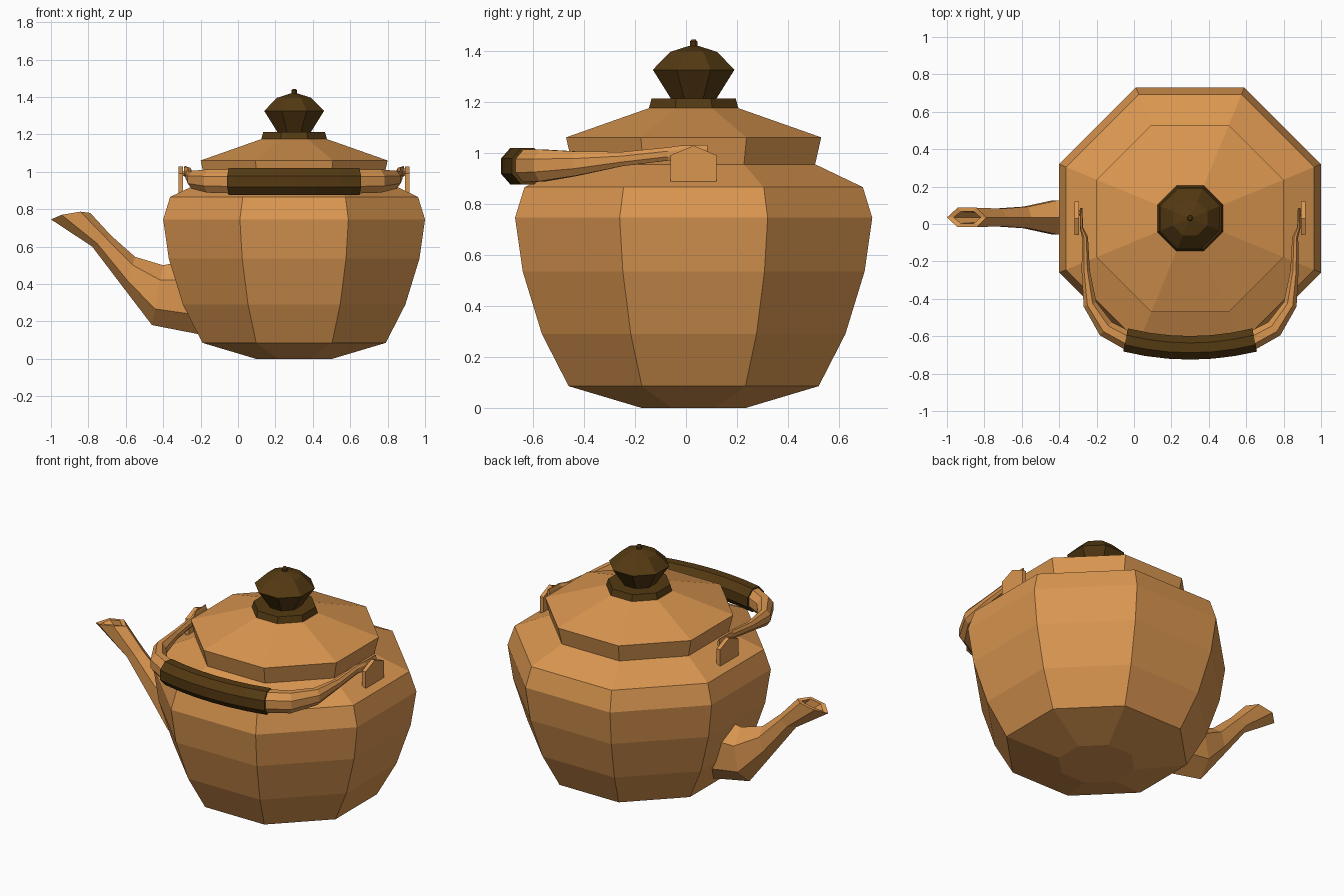
import bpy, bmesh, math
from mathutils import Vector

if "Cube" in bpy.data.objects:
    bpy.data.objects.remove(bpy.data.objects["Cube"])

CX, CY = 0.30, 0.03  # axis of the pot body


def material(name, rgb):
    m = bpy.data.materials.new(name)
    m.diffuse_color = (*rgb, 1)
    m.use_nodes = True
    m.node_tree.nodes["Principled BSDF"].inputs["Base Color"].default_value = m.diffuse_color
    return m


copper = material("warm copper", (0.70, 0.305, 0.08))
wood = material("dark wood", (0.088, 0.041, 0.006))


def loft(name, rings, mat, cap_start=True, cap_end=True):
    """Skin a list of rings of points with quads."""
    bm = bmesh.new()
    loops = [[bm.verts.new(p) for p in ring] for ring in rings]
    n = len(loops[0])
    for a, b in zip(loops, loops[1:]):
        for i in range(n):
            j = (i + 1) % n
            bm.faces.new((a[i], a[j], b[j], b[i]))
    if cap_start:
        bm.faces.new(loops[0][::-1])
    if cap_end:
        bm.faces.new(loops[-1])
    bmesh.ops.recalc_face_normals(bm, faces=bm.faces[:])
    me = bpy.data.meshes.new(name)
    bm.to_mesh(me)
    bm.free()
    me.materials.append(mat)
    ob = bpy.data.objects.new(name, me)
    bpy.context.collection.objects.link(ob)
    return ob


def octagon_turn(name, profile, mat):
    """Eight-sided turned part; profile is (flat-to-centre distance, z)."""
    rings = []
    for ap, z in profile:
        r = ap / math.cos(math.pi / 8)
        rings.append([(CX + r * math.cos(math.pi * (2 * i + 1) / 8),
                       CY + r * math.sin(math.pi * (2 * i + 1) / 8), z) for i in range(8)])
    return loft(name, rings, mat)


def sweep(name, path, mat, sides=8):
    """Tube along a path of (x, y, z, half thickness, half height)."""
    rings = []
    for k, (x, y, z, t, h) in enumerate(path):
        p, q = path[max(k - 1, 0)], path[min(k + 1, len(path) - 1)]
        d = Vector((q[0] - p[0], q[1] - p[1], 0)).normalized()
        side = Vector((-d.y, d.x, 0))
        ring = []
        for i in range(sides):
            a = math.tau * (i + 0.5) / sides
            s = 1 / math.cos(math.pi / sides)
            ring.append(Vector((x, y, z)) + side * (t * s * math.cos(a))
                        + Vector((0, 0, h * s * math.sin(a))))
        rings.append(ring)
    return loft(name, rings, mat)


# Pot body, lid and knob
octagon_turn("pot_body", [(0.205, 0), (0.49, 0.085), (0.595, 0.29), (0.67, 0.535),
                          (0.70, 0.745), (0.663, 0.865), (0.475, 0.955)], copper)
octagon_turn("lid", [(0.475, 0.95), (0.50, 1.06), (0.168, 1.177)], copper)
octagon_turn("knob_base", [(0.176, 1.172), (0.165, 1.212)], wood)
octagon_turn("knob", [(0.085, 1.205), (0.16, 1.325), (0.092, 1.395), (0.02, 1.418)], wood)
octagon_turn("knob_tip", [(0.015, 1.41), (0.015, 1.435), (0.008, 1.443)], wood)

# Spout: hexagonal sections between a lower and an upper ridge point
spout = [((-0.10, 0.11), (-0.25, 0.53), 0.10),
         ((-0.46, 0.18), (-0.40, 0.50), 0.09),
         ((-0.605, 0.37), (-0.55, 0.545), 0.058),
         ((-0.78, 0.60), (-0.68, 0.66), 0.047),
         ((-1.00, 0.745), (-0.79, 0.78), 0.052),
         ((-0.965, 0.75), (-0.82, 0.775), 0.032),   # inner rim
         ((-0.81, 0.65), (-0.74, 0.69), 0.022)]     # inside of the mouth
rings = []
for k, (lo, hi, w) in enumerate(spout):
    lift = 0.015 if k in (4, 5) else 0
    ring = []
    for f, s in ((0, 0), (0.27, 1), (0.75, 1), (1, 0), (0.75, -1), (0.27, -1)):
        ring.append((lo[0] + f * (hi[0] - lo[0]), CY + 0.005 + s * w,
                     lo[1] + f * (hi[1] - lo[1]) + lift * abs(s)))
    rings.append(ring)
loft("spout", rings, copper)

# Folded-down bail handle: two metal arms and a curved grip
arm = [(-0.283, 0.085, 1.005, 0.007, 0.025), (-0.281, -0.02, 1.0, 0.009, 0.028),
       (-0.262, -0.07, 0.995, 0.016, 0.026), (-0.258, -0.25, 0.975, 0.022, 0.028),
       (-0.235, -0.43, 0.957, 0.036, 0.048), (-0.15, -0.56, 0.95, 0.048, 0.062),
       (-0.02, -0.63, 0.948, 0.050, 0.064)]
for name, sx in (("left", 1), ("right", -1)):
    sweep(name + "_handle_arm",
          [(CX + sx * (x - CX), y, z, t, h) for x, y, z, t, h in arm], copper)

grip = []
for i in range(7):
    u = i / 3 - 1
    grip.append((CX + 0.345 * u, -0.662 + 0.042 * u * u, 0.947, 0.063, 0.072))
sweep("handle_grip", grip, wood)

# Pointed lugs that hold the handle
lug = [(-0.06, 0.865), (0.12, 0.865), (0.12, 0.99), (0.03, 1.028), (-0.06, 0.99)]
for name, sx in (("left", -1), ("right", 1)):
    loft(name + "_lug", [[(CX + sx * d, y, z) for y, z in lug] for d in (0.594, 0.618)], copper)
    # pivot pin joining arm and lug
    loft(name + "_pivot", [[(CX + sx * d, 0.06 + 0.015 * math.cos(math.tau * i / 6),
                             0.99 + 0.015 * math.sin(math.tau * i / 6)) for i in range(6)]
                           for d in (0.575, 0.605)], copper)
